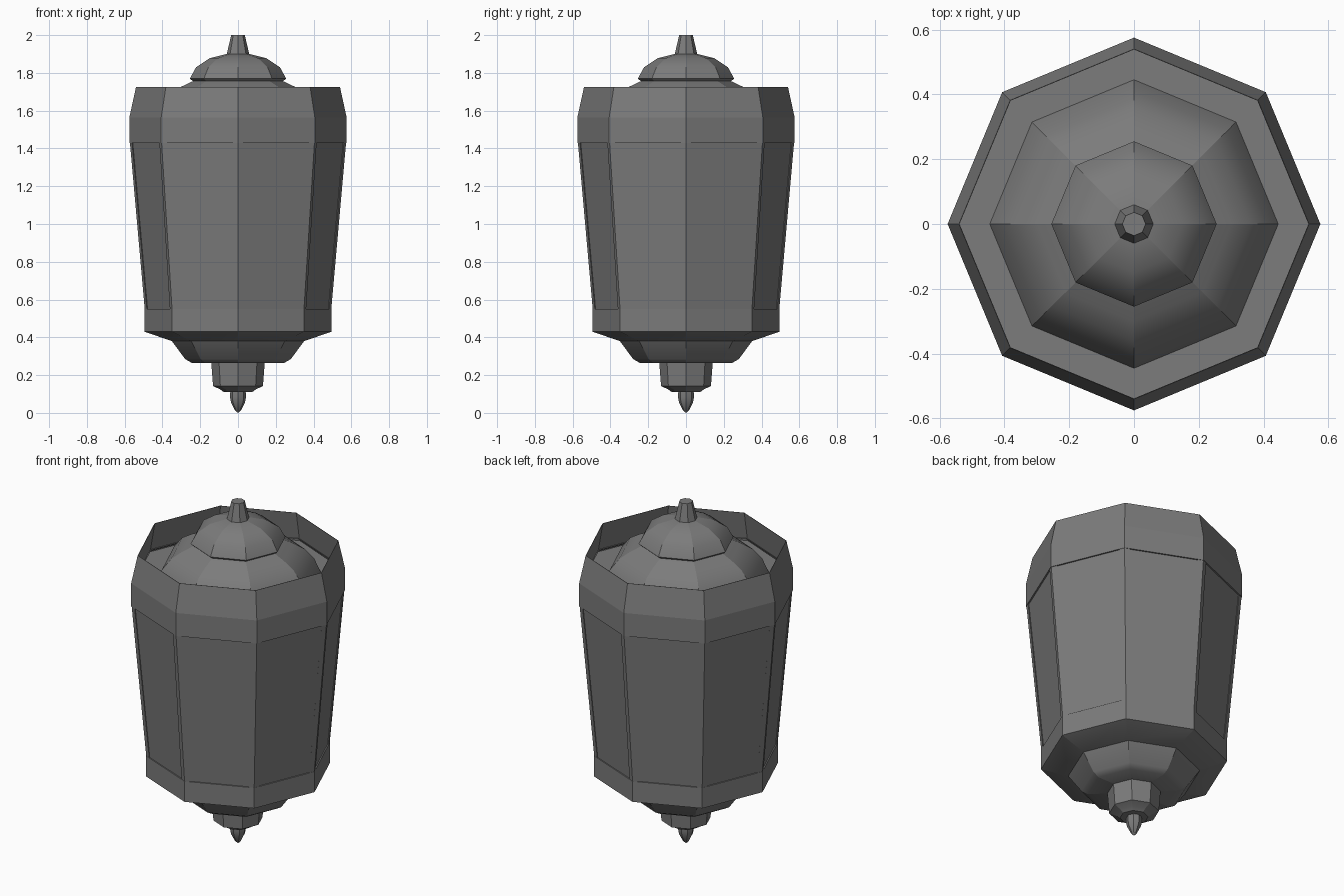
import bpy, bmesh
from math import sin, cos, pi, radians

if "Cube" in bpy.data.objects:
    bpy.data.objects.remove(bpy.data.objects["Cube"])

SIDES = 8

# Dark iron grey shared by every part
iron = bpy.data.materials.new("dark_iron")
iron.diffuse_color = (0.2, 0.2, 0.2, 1)
iron.use_nodes = True
iron.node_tree.nodes["Principled BSDF"].inputs["Base Color"].default_value = iron.diffuse_color


def finish(name, bm):
    bmesh.ops.remove_doubles(bm, verts=bm.verts, dist=1e-5)
    bmesh.ops.recalc_face_normals(bm, faces=bm.faces)
    # edges running between rings are the octagon's corners: keep them crisp
    sharp = []
    for e in bm.edges:
        a, b = (v.co for v in e.verts)
        if abs(a.z - b.z) > 1e-4:
            sharp.append(e.index)
            e.smooth = False
    mesh = bpy.data.meshes.new(name)
    bm.to_mesh(mesh)
    bm.free()
    mesh.materials.append(iron)
    ob = bpy.data.objects.new(name, mesh)
    bpy.context.collection.objects.link(ob)
    bpy.ops.object.select_all(action='DESELECT')
    ob.select_set(True)
    bpy.context.view_layer.objects.active = ob
    bpy.ops.object.shade_smooth_by_angle(angle=radians(35), keep_sharp_edges=True)
    return ob


def octagon_turned(name, profile, closed=False):
    """Sweep a (radius, z) profile round z in eight flat sides, corners on the axes."""
    bm = bmesh.new()
    rings = []
    for r, z in profile:
        if r == 0:
            rings.append([bm.verts.new((0, 0, z))] * SIDES)
        else:
            rings.append([bm.verts.new((r * cos(2 * pi * i / SIDES),
                                        r * sin(2 * pi * i / SIDES), z))
                          for i in range(SIDES)])
    pairs = list(zip(rings, rings[1:]))
    if closed:
        pairs.append((rings[-1], rings[0]))
    for a, b in pairs:
        for i in range(SIDES):
            j = (i + 1) % SIDES
            corners = list(dict.fromkeys((a[i], a[j], b[j], b[i])))
            bm.faces.new(corners)
    return finish(name, bm)


# Lower finial and stem
octagon_turned("drop_finial", [(0, 0), (0.015, 0.012), (0.037, 0.055), (0.043, 0.085),
                               (0.04, 0.12), (0, 0.12)])
octagon_turned("stem", [(0, 0.11), (0.075, 0.11), (0.095, 0.125), (0.132, 0.142),
                        (0.142, 0.27), (0, 0.27)])

# Base cup and lower band
octagon_turned("base_cup", [(0, 0.262), (0.245, 0.265), (0.28, 0.285), (0.35, 0.38), (0, 0.38)])
octagon_turned("lower_band", [(0, 0.38), (0.35, 0.38), (0.495, 0.43), (0.495, 0.55), (0, 0.55)])

# Tapered glass body, set slightly behind the corner posts
octagon_turned("glass_body", [(0.487, 0.54), (0.567, 1.44)])

# Corner posts: kite-section bars wrapping each body corner
bm = bmesh.new()
for i in range(SIDES):
    a = 2 * pi * i / SIDES
    levels = []
    for r, z in ((0.493, 0.54), (0.573, 1.44)):
        dx, dy = 0.03 * sin(pi / 8), 0.03 * cos(pi / 8)
        section = ((r, 0), (r - dx, dy), (r - 0.03, 0), (r - dx, -dy))
        levels.append([bm.verts.new((x * cos(a) - y * sin(a), x * sin(a) + y * cos(a), z))
                       for x, y in section])
    low, high = levels
    for k in range(4):
        n = (k + 1) % 4
        bm.faces.new((low[k], low[n], high[n], high[k]))
    bm.faces.new(low)
    bm.faces.new(high)
finish("corner_posts", bm)

# Crown: upright band, then an inward-leaning open rim
octagon_turned("crown_band", [(0.545, 1.43), (0.575, 1.43), (0.575, 1.565), (0.56, 1.565)])
octagon_turned("crown_rim", [(0.575, 1.565), (0.54, 1.725), (0.538, 1.725), (0.568, 1.555)])

# Roof dome sitting inside the crown
octagon_turned("roof", [(0.57, 1.55), (0.445, 1.55), (0.41, 1.63), (0.36, 1.69),
                        (0.30, 1.727), (0.22, 1.765)])

# Top cap and finial
octagon_turned("top_cap", [(0, 1.757), (0.24, 1.757), (0.255, 1.77), (0.222, 1.83),
                           (0.15, 1.878), (0.06, 1.9), (0, 1.905)])
octagon_turned("top_finial", [(0.06, 1.898), (0.036, 2.0), (0, 2.0)])
